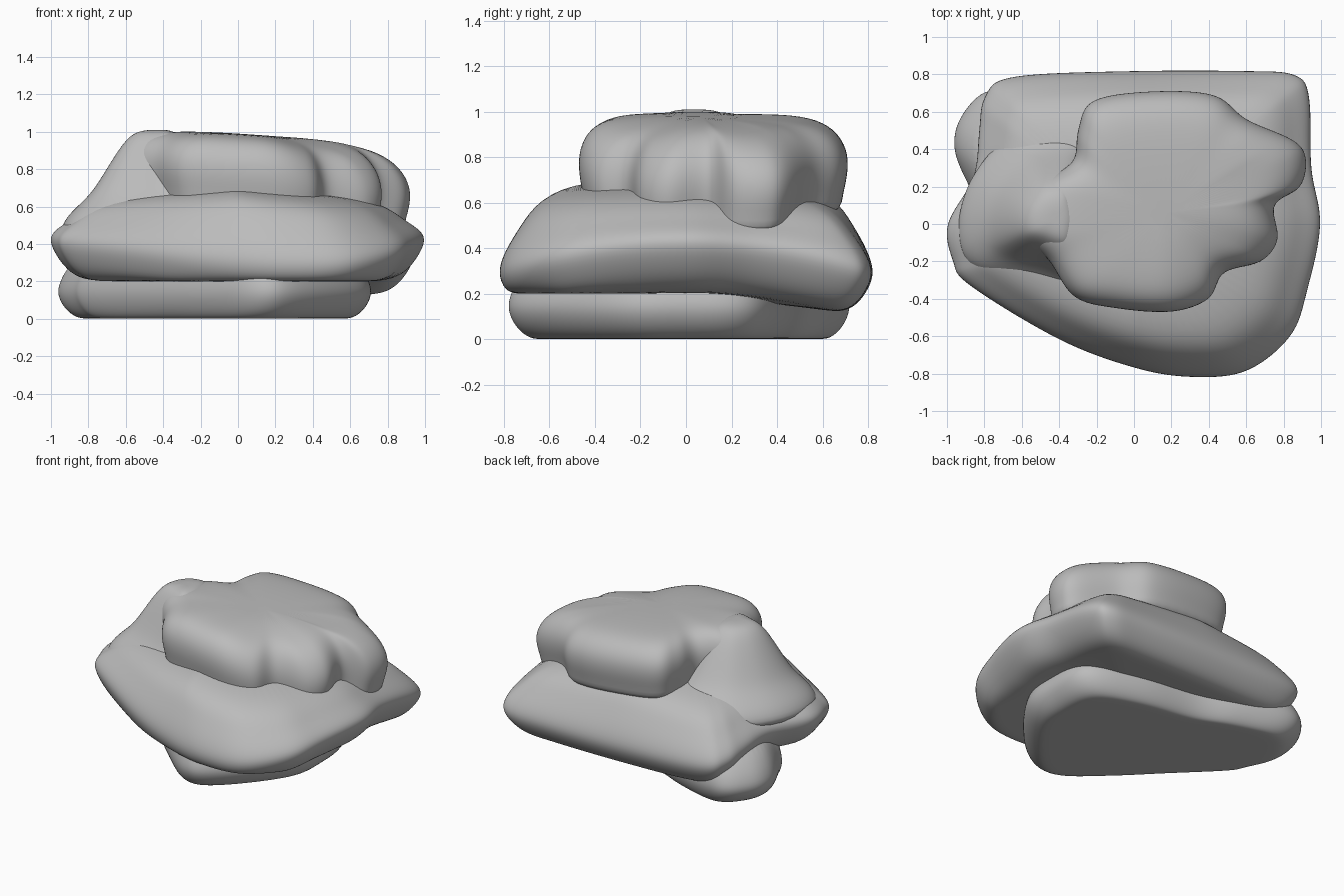
import bpy
import bmesh
from mathutils import Vector

cube = bpy.data.objects.get("Cube")
if cube:
    bpy.data.objects.remove(cube, do_unlink=True)

# One plain clay colour
clay = bpy.data.materials.new("grey_clay")
clay.use_nodes = True
clay_colour = (0.5, 0.5, 0.5, 1)
clay.diffuse_color = clay_colour
shader = clay.node_tree.nodes["Principled BSDF"]
shader.inputs["Base Color"].default_value = clay_colour
shader.inputs["Roughness"].default_value = 0.8


def ramp(value, start, end):
    """Smooth rise from nothing to one between start and end."""
    t = min(max((value - start) / (end - start), 0), 1)
    return t * t * (3 - 2 * t)


def smooth_outline(points, steps=4):
    """Closed spline passing through the given outline points."""
    result = []
    count = len(points)
    for i in range(count):
        before, start, end, after = [
            Vector(points[(i + k) % count]) for k in (-1, 0, 1, 2)]
        for step in range(steps):
            t = step / steps
            result.append(
                start
                + (end - before) * t / 2
                + (before * 2 - start * 5 + end * 4 - after) * t ** 2 / 2
                + (start * 3 - before - end * 3 + after) * t ** 3 / 2)
    return result


def layered_lump(name, outline, rings, centre, bend):
    """Stack scaled copies of an outline, close both ends and round it off."""
    mesh = bpy.data.meshes.new(name)
    bm = bmesh.new()
    centre = Vector(centre)
    curve = smooth_outline(outline)

    def add_vertex(flat, height):
        return bm.verts.new((flat.x, flat.y, bend(flat.x, flat.y, height)))

    loops = [[add_vertex(centre + (p - centre) * scale, height) for p in curve]
             for height, scale in rings]
    count = len(curve)
    for lower, upper in zip(loops, loops[1:]):
        for i in range(count):
            j = (i + 1) % count
            bm.faces.new((lower[i], lower[j], upper[j], upper[i]))
    for loop, height in ((loops[0], rings[0][0]), (loops[-1], rings[-1][0])):
        pole = add_vertex(centre, height)
        for i in range(count):
            bm.faces.new((loop[i], loop[(i + 1) % count], pole))
    bmesh.ops.recalc_face_normals(bm, faces=bm.faces)
    for face in bm.faces:
        face.smooth = True
    bm.to_mesh(mesh)
    bm.free()
    mesh.materials.append(clay)
    lump = bpy.data.objects.new(name, mesh)
    bpy.context.collection.objects.link(lump)
    rounding = lump.modifiers.new("rounding", "SUBSURF")
    rounding.levels = rounding.render_levels = 2
    return lump


def keep_flat(x, y, height):
    return height


def sag(x, y, height):
    """Droop to front and back, with a lower underside at the back."""
    underside = 0.2 - 0.1 * ramp(y, 0.1, 0.45)
    upper = ramp(height, 0.4, 0.7)
    droop = (0.2 - 0.08 * upper) * y * y
    return max(height - droop - 0.1 * abs(x) * upper, underside)


def tilt_to_side(x, y, height):
    """Lean the crown to one side and lower its front corner there."""
    corner = ramp(x, 0.1, 0.7) * ramp(-y, -0.1, 0.4)
    return height - 0.07 * x - 0.2 * max(0, x - 0.6) - 0.12 * corner


# Flat-bottomed foot with a bulge at one rear corner
layered_lump(
    "base_slab",
    [(0.66, -0.3), (0.71, 0), (0.65, 0.3), (0.3, 0.45), (-0.1, 0.52),
     (-0.4, 0.64), (-0.75, 0.72), (-0.92, 0.58), (-0.96, 0.4), (-0.88, 0.2),
     (-0.81, 0.08), (-0.5, -0.23), (-0.2, -0.53), (0.1, -0.77), (0.33, -0.7)],
    [(0, 0.8), (0, 0.88), (0.05, 0.96), (0.13, 1.01), (0.2, 0.99),
     (0.28, 0.94), (0.4, 0.8)],
    (-0.1, 0), keep_flat)

# Broad drooping middle
layered_lump(
    "middle_slab",
    [(0.6, 0.82), (0.86, 0.8), (0.94, 0.68), (0.95, 0.3), (1, 0),
     (0.93, -0.35), (0.84, -0.6), (0.6, -0.79), (0.3, -0.82), (0, -0.77),
     (-0.4, -0.62), (-0.88, -0.33), (-0.97, -0.2), (-1, 0), (-0.86, 0.25),
     (-0.83, 0.5), (-0.8, 0.68), (-0.65, 0.79), (0, 0.82)],
    [(0.2, 0.7), (0.21, 0.83), (0.26, 0.91), (0.34, 0.97), (0.43, 1.01),
     (0.51, 0.97), (0.59, 0.89), (0.68, 0.8), (0.72, 0.6)],
    (0, 0), sag)

# Sloping shoulder that joins the crown to the middle
layered_lump(
    "side_shoulder",
    [(-0.97, 0), (-0.9, -0.24), (-0.6, -0.36), (-0.2, -0.45), (-0.05, 0),
     (-0.2, 0.55), (-0.6, 0.55), (-0.87, 0.3)],
    [(0.42, 0.98), (0.52, 0.94), (0.59, 0.82), (0.66, 0.68), (0.74, 0.58),
     (0.84, 0.47), (0.95, 0.34), (1, 0.23), (1.01, 0.1)],
    (-0.42, 0.03), keep_flat)

# Lobed crown, slightly higher on one side
layered_lump(
    "lobed_crown",
    [(-0.3, 0.5), (-0.22, 0.66), (0.1, 0.71), (0.43, 0.69), (0.6, 0.56),
     (0.85, 0.45), (0.92, 0.35), (0.89, 0.2), (0.75, 0.1), (0.77, -0.08),
     (0.68, -0.2), (0.48, -0.26), (0.4, -0.4), (0.2, -0.47), (-0.1, -0.45),
     (-0.32, -0.39), (-0.45, -0.2), (-0.57, -0.05), (-0.52, 0.2), (-0.33, 0.33)],
    [(0.55, 0.95), (0.64, 0.96), (0.74, 1), (0.83, 1), (0.9, 0.95),
     (0.95, 0.86), (0.98, 0.7), (0.99, 0.35)],
    (0.17, 0.06), tilt_to_side)
